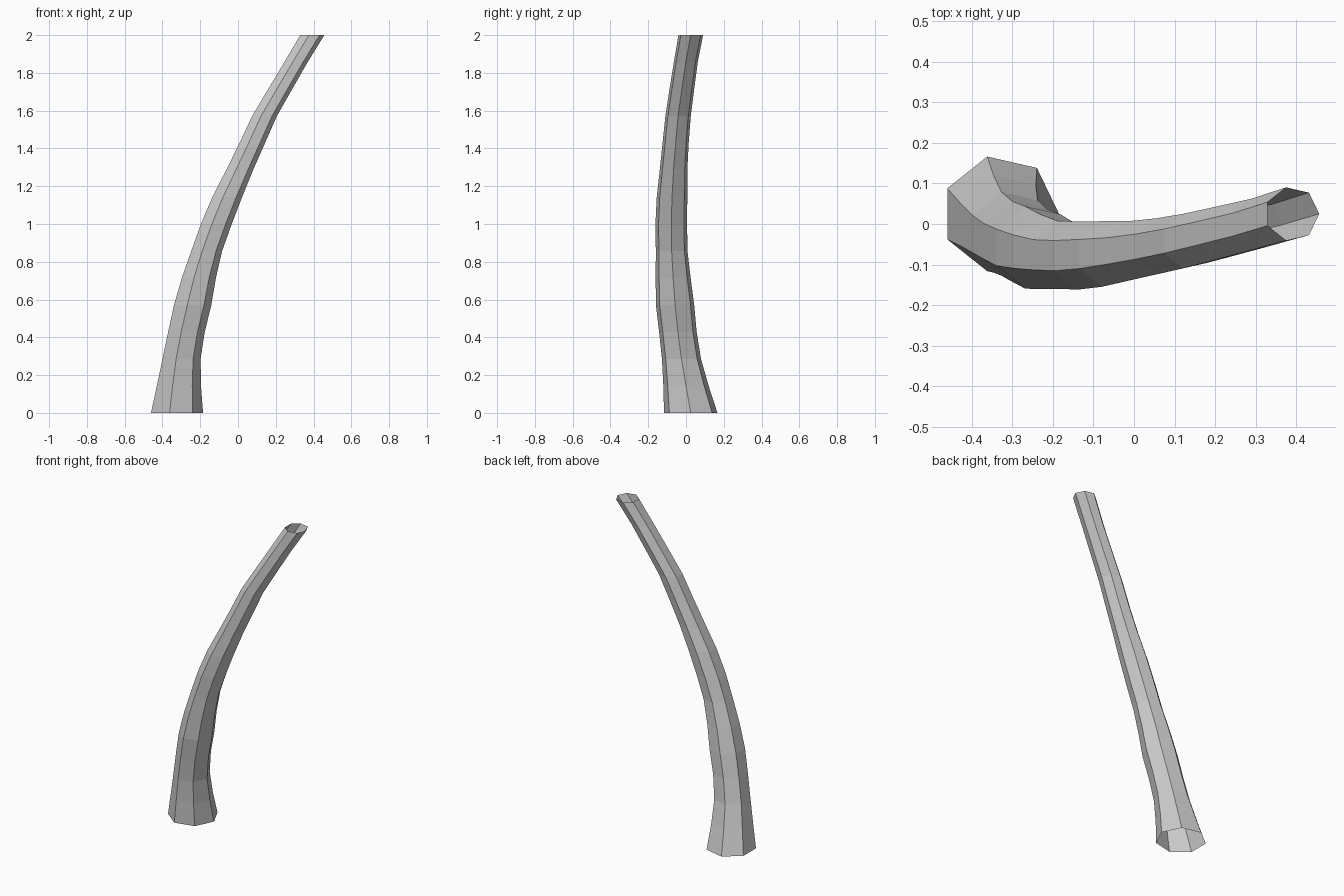
import bpy, bmesh
from math import cos, sin, tau

cube = bpy.data.objects.get("Cube")
if cube:
    bpy.data.objects.remove(cube)

# One matte grey
grey = bpy.data.materials.new("grey")
grey.use_nodes = True
grey.diffuse_color = (0.6, 0.6, 0.6, 1)
grey.node_tree.nodes["Principled BSDF"].inputs["Base Color"].default_value = (0.6, 0.6, 0.6, 1)

SIDES = 7
HEIGHT = 2.0
# Centre x, centre y and radius of evenly spaced level rings, bottom to top
RINGS = [
    (-.33, .025, .145), (-.319, 0, .123), (-.304, -.024, .106),
    (-.278, -.043, .102), (-.245, -.058, .104), (-.212, -.068, .095),
    (-.17, -.076, .086), (-.119, -.078, .086), (-.061, -.074, .083),
    (.005, -.066, .075), (.072, -.055, .071), (.137, -.042, .069),
    (.22, -.022, .067), (.304, -.001, .065), (.39, .025, .067),
]

# Curved, tapering seven-sided trunk, open at both ends
bm = bmesh.new()
rings = []
for i, (x, y, r) in enumerate(RINGS):
    z = HEIGHT * i / (len(RINGS) - 1)
    rings.append([bm.verts.new((x + r * cos(tau * k / SIDES),
                                y + r * sin(tau * k / SIDES), z))
                  for k in range(SIDES)])
for low, high in zip(rings, rings[1:]):
    for k in range(SIDES):
        n = (k + 1) % SIDES
        bm.faces.new((low[k], low[n], high[n], high[k]))

mesh = bpy.data.meshes.new("trunk")
bm.to_mesh(mesh)
bm.free()
mesh.materials.append(grey)
trunk = bpy.data.objects.new("trunk", mesh)
bpy.context.collection.objects.link(trunk)
